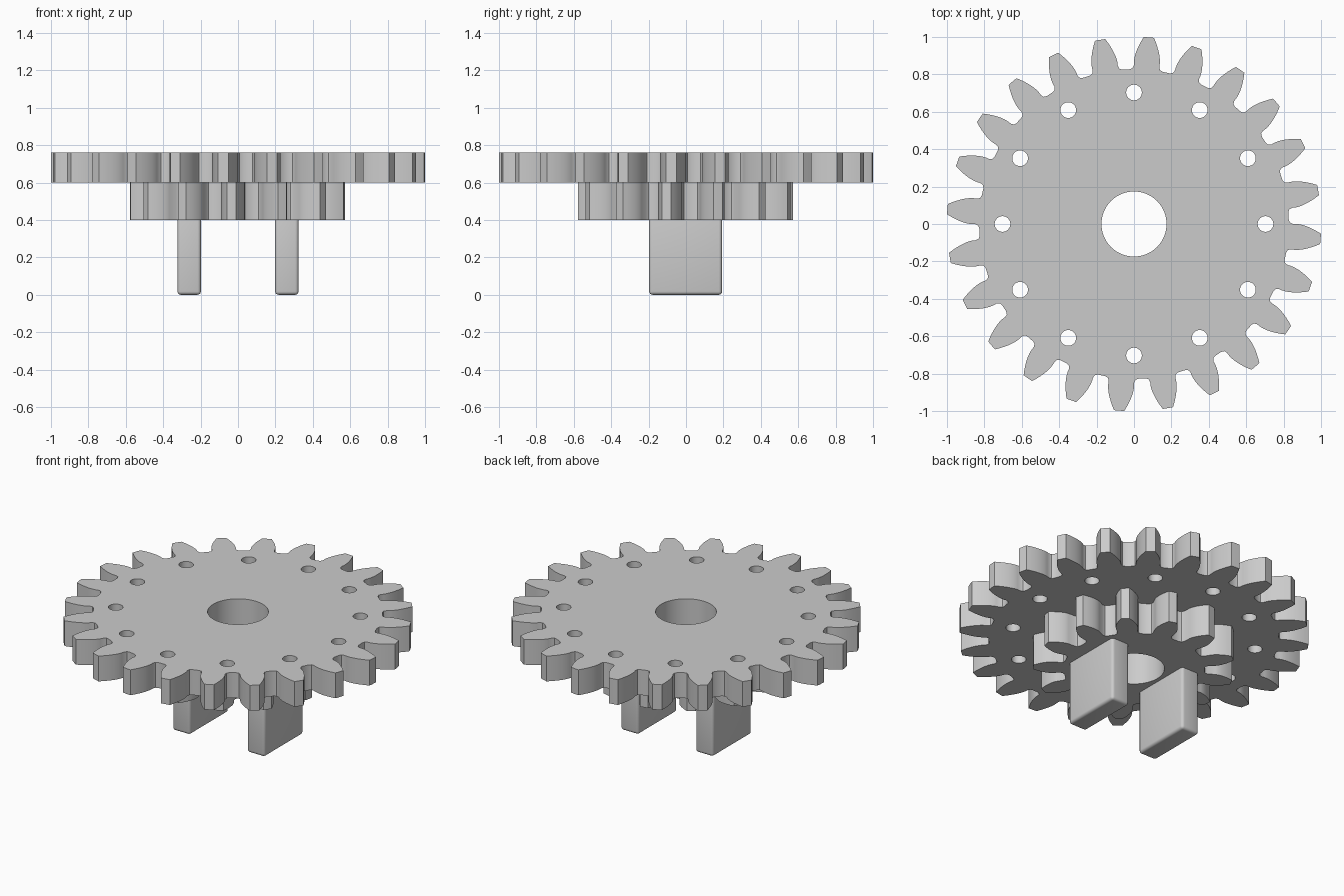
import bpy
import bmesh
from math import cos, sin, pi, sqrt, acos, tan, radians

cube = bpy.data.objects.get("Cube")
if cube:
    bpy.data.objects.remove(cube, do_unlink=True)

MODULE = 0.077
PRESSURE = radians(20)

grey = bpy.data.materials.new("plain_grey")
grey.use_nodes = True
COLOUR = (0.6, 0.6, 0.6, 1)
grey.diffuse_color = COLOUR
grey.node_tree.nodes["Principled BSDF"].inputs["Base Color"].default_value = COLOUR


def involute(a):
    return tan(a) - a


def circle(radius, cx=0, cy=0, steps=32):
    return [(cx + radius * cos(2 * pi * i / steps), cy + radius * sin(2 * pi * i / steps))
            for i in range(steps)]


def gear_outline(teeth, phase):
    """Involute tooth outline with filleted roots; phase is the angle of one tooth."""
    pitch = MODULE * teeth / 2
    base, tip, root = pitch * cos(PRESSURE), pitch + MODULE, pitch - 1.25 * MODULE
    half = pi / (2 * teeth) + involute(PRESSURE)
    fillet = 0.022
    # Half a tooth as (radius, angle from the tooth axis)
    flank = [(root, half + fillet / root),
             (root + 0.3 * fillet, half + 0.3 * fillet / root),
             (root + fillet, half)]
    for i in range(7):
        r = base + (tip - base) * i / 6
        flank.append((r, half - involute(acos(min(1, base / r)))))
    tooth = [(r, -a) for r, a in flank] + [(tip, 0)] + [(r, a) for r, a in reversed(flank)]
    return [(r * cos(phase + 2 * pi * k / teeth + a), r * sin(phase + 2 * pi * k / teeth + a))
            for k in range(teeth) for r, a in tooth]


def finish(obj, angle):
    obj.data.materials.clear()
    obj.data.materials.append(grey)
    bpy.ops.object.select_all(action="DESELECT")
    obj.select_set(True)
    bpy.context.view_layer.objects.active = obj
    bpy.ops.object.shade_smooth_by_angle(angle=radians(angle))


def plate(name, loops, z0, z1):
    """Solid slab from an outer loop and hole loops."""
    curve = bpy.data.curves.new(name, "CURVE")
    curve.dimensions = "2D"
    curve.fill_mode = "BOTH"
    curve.extrude = (z1 - z0) / 2
    for loop in loops:
        spline = curve.splines.new("POLY")
        spline.points.add(len(loop) - 1)
        for point, (x, y) in zip(spline.points, loop):
            point.co = (x, y, 0, 1)
        spline.use_cyclic_u = True
    helper = bpy.data.objects.new(name + "_outline", curve)
    bpy.context.collection.objects.link(helper)
    bpy.context.view_layer.update()
    mesh = bpy.data.meshes.new_from_object(
        helper.evaluated_get(bpy.context.evaluated_depsgraph_get()))
    bpy.data.objects.remove(helper, do_unlink=True)
    bm = bmesh.new()
    bm.from_mesh(mesh)
    bmesh.ops.remove_doubles(bm, verts=bm.verts, dist=1e-5)
    bmesh.ops.translate(bm, verts=bm.verts, vec=(0, 0, (z0 + z1) / 2))
    bmesh.ops.recalc_face_normals(bm, faces=bm.faces)
    bm.to_mesh(mesh)
    bm.free()
    obj = bpy.data.objects.new(name, mesh)
    bpy.context.collection.objects.link(obj)
    finish(obj, 25)


# Large gear with centre bore and a ring of twelve holes
bore = circle(0.174, steps=64)
ring = [circle(0.042, 0.703 * cos(k * pi / 6), 0.703 * sin(k * pi / 6)) for k in range(12)]
plate("large_gear", [gear_outline(24, radians(85.45)), bore] + ring, 0.6, 0.76)

# Small gear beneath it
plate("small_gear", [gear_outline(13, radians(45)), bore], 0.4, 0.6)

# Two rounded prongs hanging below
for name, side in (("left_prong", 1), ("right_prong", -1)):
    bm = bmesh.new()
    bmesh.ops.create_cube(bm, size=1)
    bmesh.ops.scale(bm, verts=bm.verts, vec=(0.125, 0.39, 0.43))
    bmesh.ops.translate(bm, verts=bm.verts, vec=(side * 0.261, -0.002, 0.215))
    bmesh.ops.bevel(bm, geom=bm.edges[:], offset=0.018, segments=4, profile=0.5,
                    affect="EDGES")
    mesh = bpy.data.meshes.new(name)
    bm.to_mesh(mesh)
    bm.free()
    prong = bpy.data.objects.new(name, mesh)
    bpy.context.collection.objects.link(prong)
    finish(prong, 35)
